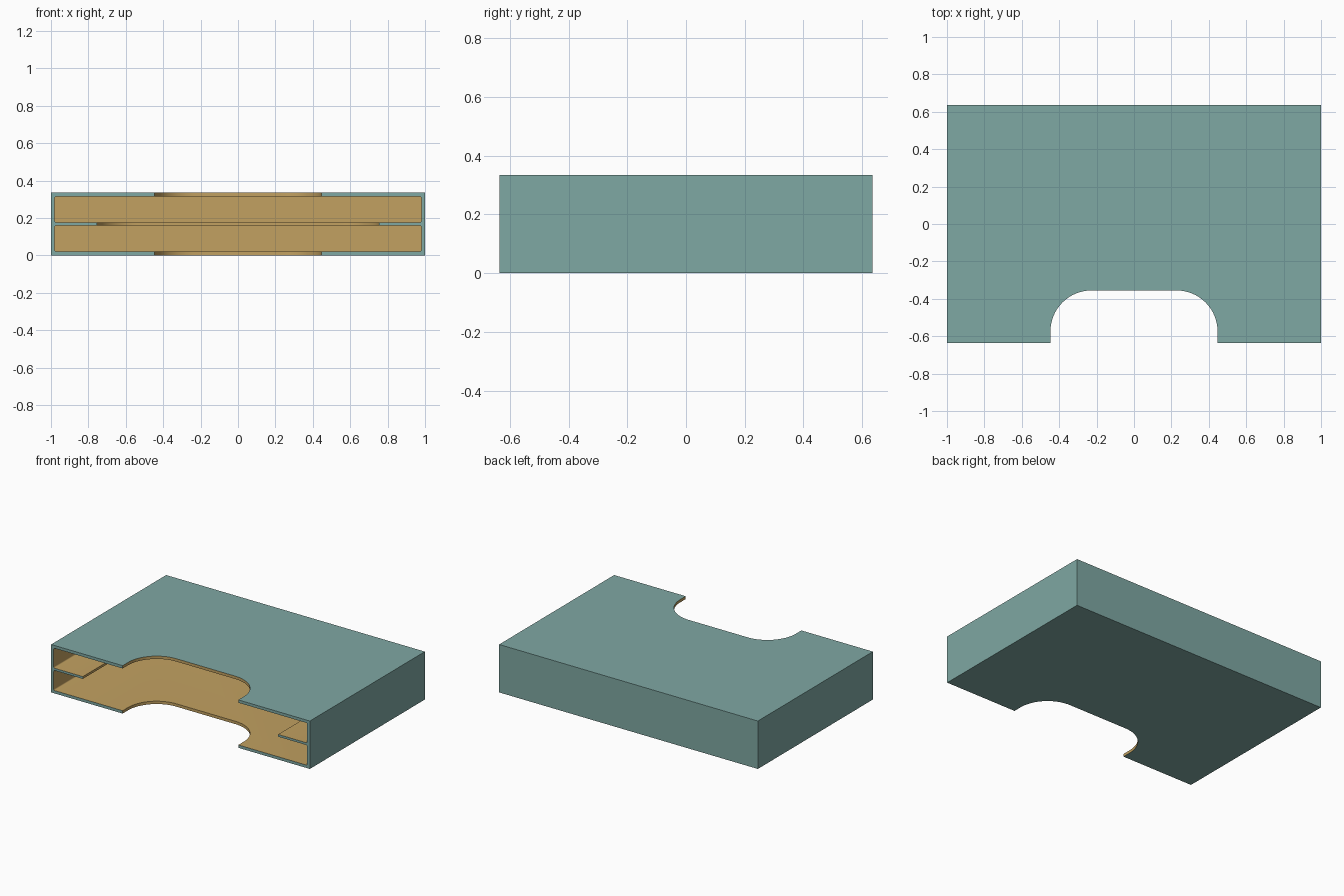
import bpy, bmesh, math
from mathutils import Vector

if "Cube" in bpy.data.objects:
    bpy.data.objects.remove(bpy.data.objects["Cube"])

W, D, H = 1.0, 0.635, 0.335      # half width, half depth, height
WALL = 0.02


def material(name, rgb):
    m = bpy.data.materials.new(name)
    m.diffuse_color = (*rgb, 1)
    m.use_nodes = True
    m.node_tree.nodes["Principled BSDF"].inputs["Base Color"].default_value = m.diffuse_color
    return m


teal = material("teal_outside", (0.212, 0.392, 0.366))
wood = material("wood_inside", (0.539, 0.356, 0.119))


def rounded_rect(u0, u1, v0, v1, r, steps, low_round=True):
    """Counter-clockwise outline; the two low corners may stay square."""
    pts = []
    corners = [(u1 - r, v1 - r, 0), (u0 + r, v1 - r, 90)]
    if low_round:
        corners += [(u0 + r, v0 + r, 180), (u1 - r, v0 + r, 270)]
    for cu, cv, start in corners:
        for i in range(steps + 1):
            a = math.radians(start + 90 * i / steps)
            pts.append((cu + r * math.cos(a), cv + r * math.sin(a)))
    if not low_round:
        pts += [(u0, v0), (u1, v0)]
    return pts


def prism(name, outline, lo, hi, upright=False):
    """Extrude an outline along z, or along y when upright."""
    bm = bmesh.new()
    place = (lambda u, v: (u, lo, v)) if upright else (lambda u, v: (u, v, lo))
    face = bm.faces.new([bm.verts.new(place(u, v)) for u, v in outline])
    ext = bmesh.ops.extrude_face_region(bm, geom=[face])
    step = Vector((0, hi - lo, 0)) if upright else Vector((0, 0, hi - lo))
    bmesh.ops.translate(bm, vec=step,
                        verts=[g for g in ext["geom"] if isinstance(g, bmesh.types.BMVert)])
    bmesh.ops.recalc_face_normals(bm, faces=bm.faces)
    mesh = bpy.data.meshes.new(name)
    bm.to_mesh(mesh)
    bm.free()
    obj = bpy.data.objects.new(name, mesh)
    bpy.context.collection.objects.link(obj)
    return obj


# Solid block that becomes the open-fronted tray
tray = prism("desk_tray", [(-W, -D), (W, -D), (W, D), (-W, D)], 0, H)

cutters = [
    # Lower and upper bays, closed at the back
    prism("lower_bay_cutter", rounded_rect(-W + WALL, W - WALL, WALL, 0.16, 0.008, 4),
          -0.8, D - WALL, True),
    prism("upper_bay_cutter", rounded_rect(-W + WALL, W - WALL, 0.176, H - WALL, 0.008, 4),
          -0.8, D - WALL, True),
    # Wide cutout in the middle shelf
    prism("shelf_cutter", rounded_rect(-0.755, 0.755, -0.8, 0.38, 0.22, 16, False), 0.1, 0.24),
    # Hand notch through the top and bottom panels
    prism("notch_cutter", rounded_rect(-0.447, 0.447, -0.8, -0.355, 0.22, 16, False), -0.1, 0.5),
]
for c in cutters:
    c.hide_render = True
    mod = tray.modifiers.new(c.name, "BOOLEAN")
    mod.operation = "DIFFERENCE"
    mod.solver = "EXACT"
    mod.object = c

# Apply the cuts and remove the cutters
deps = bpy.context.evaluated_depsgraph_get()
cut_mesh = bpy.data.meshes.new_from_object(tray.evaluated_get(deps))
tray.modifiers.clear()
tray.data = cut_mesh
for c in cutters:
    bpy.data.objects.remove(c)

# Faces on the outer planes are teal, every cut face is wood
cut_mesh.materials.clear()
cut_mesh.materials.append(teal)
cut_mesh.materials.append(wood)
for p in cut_mesh.polygons:
    x, y, z = p.center
    outer = max(abs(x) - W, abs(y) - D, abs(z - H / 2) - H / 2) > -0.001
    n = p.normal
    flat = max(abs(n.x), abs(n.y), abs(n.z)) > 0.999
    p.material_index = 0 if outer and flat else 1

bpy.context.view_layer.objects.active = tray
tray.select_set(True)
bpy.ops.object.shade_smooth_by_angle(angle=math.radians(30))
